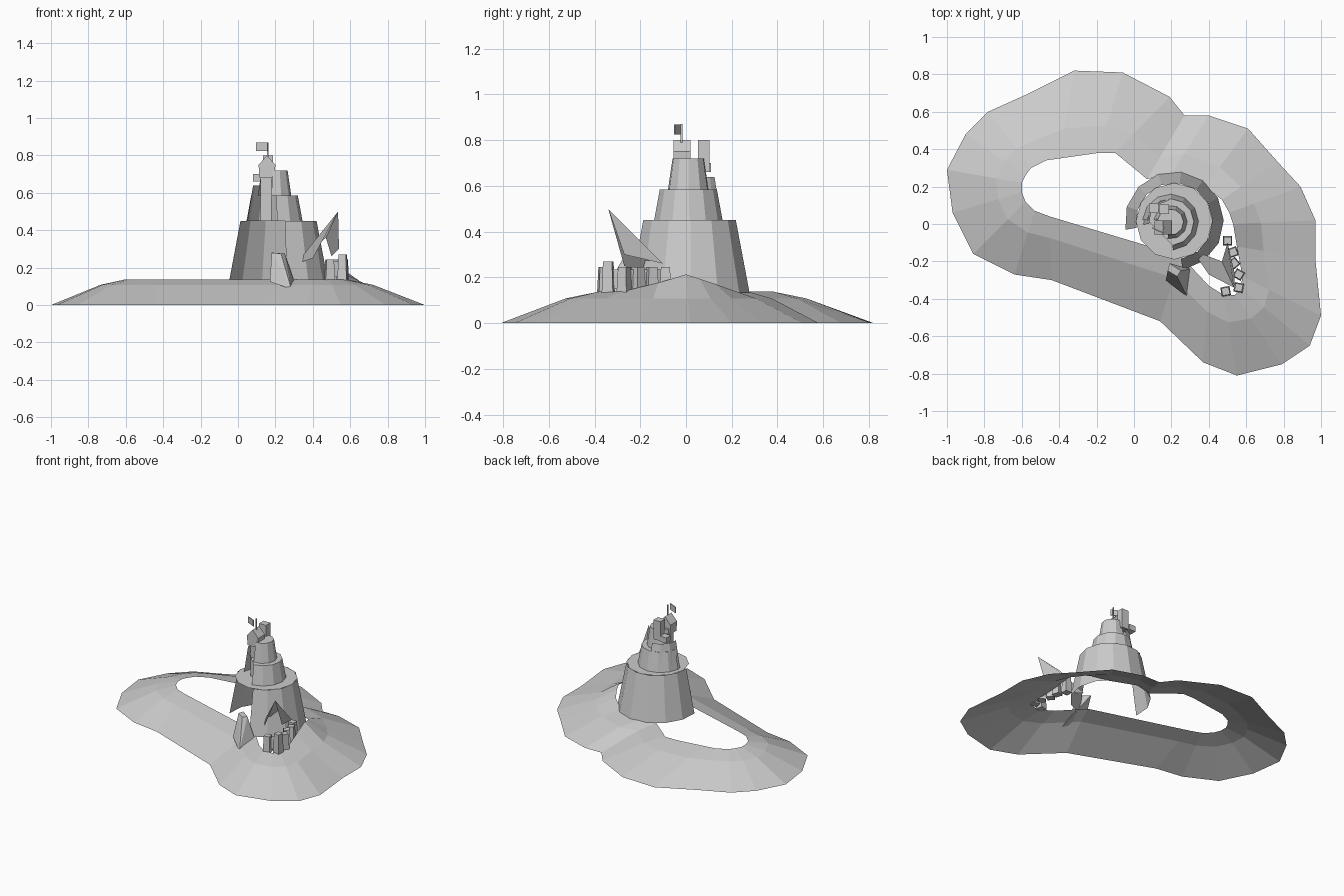
import bpy, bmesh
from math import cos, sin, radians, hypot
from mathutils import Vector

cube = bpy.data.objects.get("Cube")
if cube:
    bpy.data.objects.remove(cube)

stone = bpy.data.materials.new("pale_grey")
stone.use_nodes = True
stone.diffuse_color = (0.6, 0.6, 0.6, 1)
stone.node_tree.nodes["Principled BSDF"].inputs["Base Color"].default_value = (0.6, 0.6, 0.6, 1)


def finish(name, bm):
    mesh = bpy.data.meshes.new(name)
    bm.to_mesh(mesh)
    bm.free()
    mesh.materials.append(stone)
    obj = bpy.data.objects.new(name, mesh)
    bpy.context.collection.objects.link(obj)
    return obj


def loft(name, rings, closed=False, cap=False):
    """Join rows of points with flat faces; optionally fill the last row."""
    bm = bmesh.new()
    rows = [[bm.verts.new(p) for p in ring] for ring in rings]
    count = len(rows[0])
    for low, high in zip(rows, rows[1:]):
        for i in range(count if closed else count - 1):
            j = (i + 1) % count
            bm.faces.new((low[i], low[j], high[j], high[i]))
    if cap:
        bm.faces.new(rows[-1])
    return finish(name, bm)


def arc(centre, radius, z, start, end, steps):
    angles = [radians(start + (end - start) * i / steps) for i in range(steps + 1)]
    return [(centre[0] + radius * cos(a), centre[1] + radius * sin(a), z) for a in angles]


def shell(name, centre, r0, r1, z0, z1, start, end, steps, cap=False):
    return loft(name, [arc(centre, r0, z0, start, end, steps),
                       arc(centre, r1, z1, start, end, steps)], cap=cap)


def hull(name, points):
    bm = bmesh.new()
    for p in points:
        bm.verts.new(p)
    bmesh.ops.convex_hull(bm, input=bm.verts)
    return finish(name, bm)


def block(name, x, y, z0, z1, wide, deep, turn=0, taper=1.0):
    c, s = cos(radians(turn)), sin(radians(turn))
    points = []
    for z, k in ((z0, 1), (z1, taper)):
        for sx, sy in ((-1, -1), (1, -1), (1, 1), (-1, 1)):
            u, v = sx * wide * k / 2, sy * deep * k / 2
            points.append((x + u * c - v * s, y + u * s + v * c, z))
    return hull(name, points)


# Island: shoreline, shoulder and crest around an open lagoon
shore = [(-.32, .82), (-.06, .81), (.19, .68), (.27, .58), (.4, .58), (.61, .51),
         (.77, .33), (.89, .2), (.97, .02), (.97, -.19), (1, -.49), (.94, -.65),
         (.79, -.75), (.55, -.81), (.37, -.74), (.14, -.52), (-.44, -.3), (-.64, -.27),
         (-.86, -.16), (-.97, .06), (-1, .29), (-.9, .48), (-.78, .6), (-.58, .69)]
crest = [(-.4, .35), (-.19, .38), (-.1, .38), (.07, .24), (.2, .27), (.38, .2),
         (.47, .13), (.51, .06), (.53, 0), (.55, -.12), (.58, -.28), (.57, -.34),
         (.54, -.38), (.48, -.38), (.4, -.33), (.25, -.17), (-.45, .04), (-.53, .07),
         (-.58, .12), (-.6, .17), (-.6, .22), (-.58, .26), (-.55, .3), (-.47, .34)]
shoulder = [Vector(a).lerp(Vector(b), .66) for a, b in zip(shore, crest)]
loft("island", [[(x, y, 0) for x, y in shore],
                [(x, y, .108) for x, y in shoulder],
                [(x, y, .138 + max(0, .075 - .3 * hypot(x - .53, y))) for x, y in crest]],
     closed=True)

# Main tower: stepped shells, open towards the front right
base = (.215, .015)
upper = (.195, .01)
shell("lower_tower", base, .265, .205, .135, .45, -80, 190, 10)
loft("lower_terrace", [arc(base, .205, .45, 0, 330, 11)], cap=True)
shell("middle_tower", upper, .15, .125, .45, .585, -85, 175, 9)
loft("middle_terrace", [arc(upper, .125, .585, -85, 175, 9)], cap=True)
shell("rear_parapet", upper, .145, .115, .45, .64, 95, 185, 3)
shell("upper_tower", upper, .09, .07, .585, .72, -100, 170, 8, cap=True)
block("inner_column", .15, 0, .45, .69, .06, .06)

# Turrets and pennant
gable = [(-.04, .68), (.04, .68), (.045, .75), (0, .8), (-.045, .75)]
hull("front_turret", [(.155 + x, y, z) for y in (-.055, .02) for x, z in gable])
block("rear_turret", .16, .078, .66, .8, .055, .05)
block("rear_ledge", .105, .085, .66, .7, .05, .05)
block("flagpole", .16, -.02, .79, .87, .008, .008)
block("flag", .128, -.035, .825, .868, .07, .006, -25)

# Swept roof over the gatehouse
tip, ridge = (.535, -.34, .5), (.47, -.2, .36)
loft("roof_left_slope", [[tip, ridge], [(.54, -.27, .3), (.5, -.1, .26)]])
loft("roof_right_slope", [[tip, ridge], [(.4, -.27, .25), (.31, -.14, .22)]])

# Curved gate wall with posts
path = [(.5, -.09), (.53, -.15), (.535, -.21), (.56, -.27), (.56, -.34), (.49, -.36)]
for i, (x, y) in enumerate(path):
    block(f"gate_post_{i + 1}", x, y, .13, .27 if i == 4 else .245, .05, .05, 20 * i, .8)
for i, (a, b) in enumerate(zip(path, path[1:])):
    loft(f"gate_wall_{i + 1}", [[(*a, .15), (*b, .15)], [(*a, .235), (*b, .235)]])

# Leaning buttress beside the gate
hull("buttress", [(.17, -.3, .125), (.25, -.33, .125), (.285, -.39, .085), (.3, -.24, .13),
                  (.19, -.21, .28), (.25, -.25, .275), (.23, -.28, .275), (.18, -.25, .28)])
